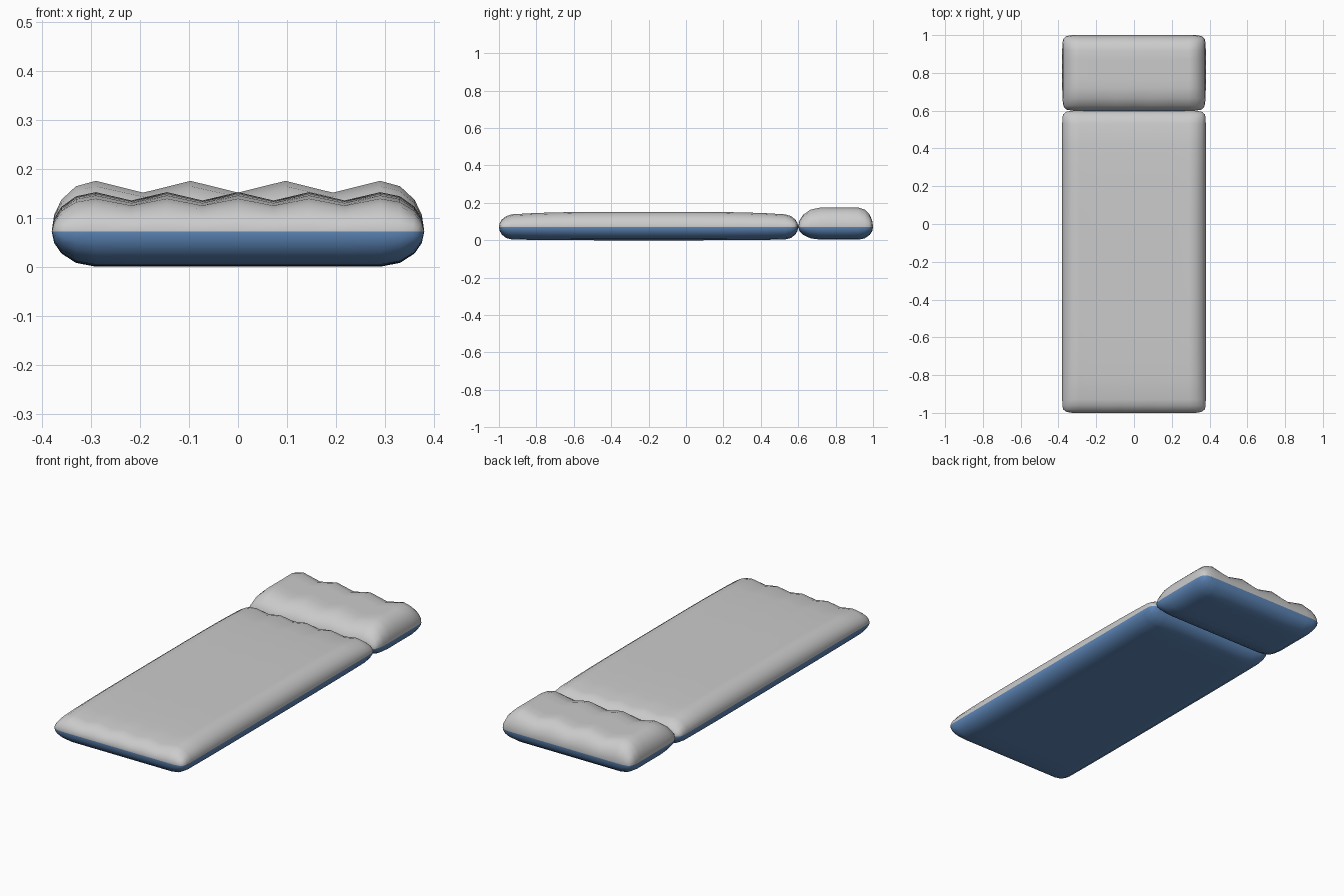
import bpy, bmesh, math

if "Cube" in bpy.data.objects:
    bpy.data.objects.remove(bpy.data.objects["Cube"])

MID = 0.072            # seam height
HALF_W = 0.38
STEPS = [0, 0.055, 0.22, 0.55]   # rounded edge samples, as fractions of the radius


def material(name, rgba):
    m = bpy.data.materials.new(name)
    m.diffuse_color = rgba
    m.use_nodes = True
    m.node_tree.nodes["Principled BSDF"].inputs["Base Color"].default_value = m.diffuse_color
    return m


blue = material("blue_vinyl", (0.11, 0.24, 0.48, 1))
grey = material("grey_vinyl", (0.6, 0.6, 0.6, 1))


def spans(lo, hi, r_lo, r_hi, n):
    """Samples from lo to hi: rounded ends plus n evenly spaced inner points."""
    a, b = lo + r_lo, hi - r_hi
    return ([lo + r_lo * s for s in STEPS]
            + [a + (b - a) * i / (n - 1) for i in range(n)]
            + [hi - r_hi * s for s in reversed(STEPS)])


def edge(v, lo, hi, r_lo, r_hi):
    """0 in the flat middle, rising to 1 at the rim."""
    return max(0, 1 - (v - lo) / r_lo, 1 - (hi - v) / r_hi)


def cushion(name, y0, y1, r0, r1, ridges, peak, valley, depth, n_y, sag):
    r = 0.09
    xs = spans(-HALF_W, HALF_W, r, r, 2 * ridges - 1)
    ys = spans(y0, y1, r0, r1, n_y)
    yc, half = (y0 + y1) / 2, (y1 - y0) / 2
    first, last = len(STEPS), len(xs) - len(STEPS) - 1
    bm = bmesh.new()
    rim = {}

    def vert(i, j, top):
        x, y = xs[i], ys[j]
        ex, ey = edge(x, -HALF_W, HALF_W, r, r), edge(y, y0, y1, r0, r1)
        puff = math.sqrt(max(0, 1 - ex * ex) * max(0, 1 - ey * ey))
        s4 = ((y - yc) / half) ** 4
        if top:
            k = min(max(i, first), last) - first
            z = MID + (valley if k % 2 else peak) * puff * (1 - sag * s4)
        else:
            z = MID - depth * puff * (1 - sag * 0.35 * s4)
        # pull the four corners in a little
        pull = 0.15 * (ex * ey) ** 4
        x -= math.copysign(r * ex * pull, x)
        y -= math.copysign(r * ey * pull, y - yc)
        on_rim = i in (0, len(xs) - 1) or j in (0, len(ys) - 1)
        if on_rim:
            if (i, j) not in rim:
                rim[i, j] = bm.verts.new((x, y, MID))
            return rim[i, j]
        return bm.verts.new((x, y, z))

    # upper grey sheet and lower blue sheet share the rim
    for top in (True, False):
        g = [[vert(i, j, top) for j in range(len(ys))] for i in range(len(xs))]
        for i in range(len(xs) - 1):
            for j in range(len(ys) - 1):
                q = [g[i][j], g[i + 1][j], g[i + 1][j + 1], g[i][j + 1]]
                f = bm.faces.new(q if top else q[::-1])
                f.material_index = 0 if top else 1
                f.smooth = True
    me = bpy.data.meshes.new(name)
    bm.to_mesh(me)
    bm.free()
    me.materials.append(grey)
    me.materials.append(blue)
    ob = bpy.data.objects.new(name, me)
    bpy.context.collection.objects.link(ob)
    return ob


# long ribbed mattress and the higher pillow behind it
cushion("mattress", -1.0, 0.6, 0.07, 0.07, 5, 0.080, 0.063, 0.072, 14, 0.24)
cushion("pillow", 0.6, 1.0, 0.12, 0.08, 4, 0.103, 0.079, 0.069, 5, 0.0)

# narrow seam strip joining the two
bpy.ops.mesh.primitive_cube_add(size=1, location=(0, 0.602, MID))
strip = bpy.context.object
strip.name = "seam_strip"
strip.scale = (0.54, 0.012, 0.012)
strip.data.materials.append(blue)
